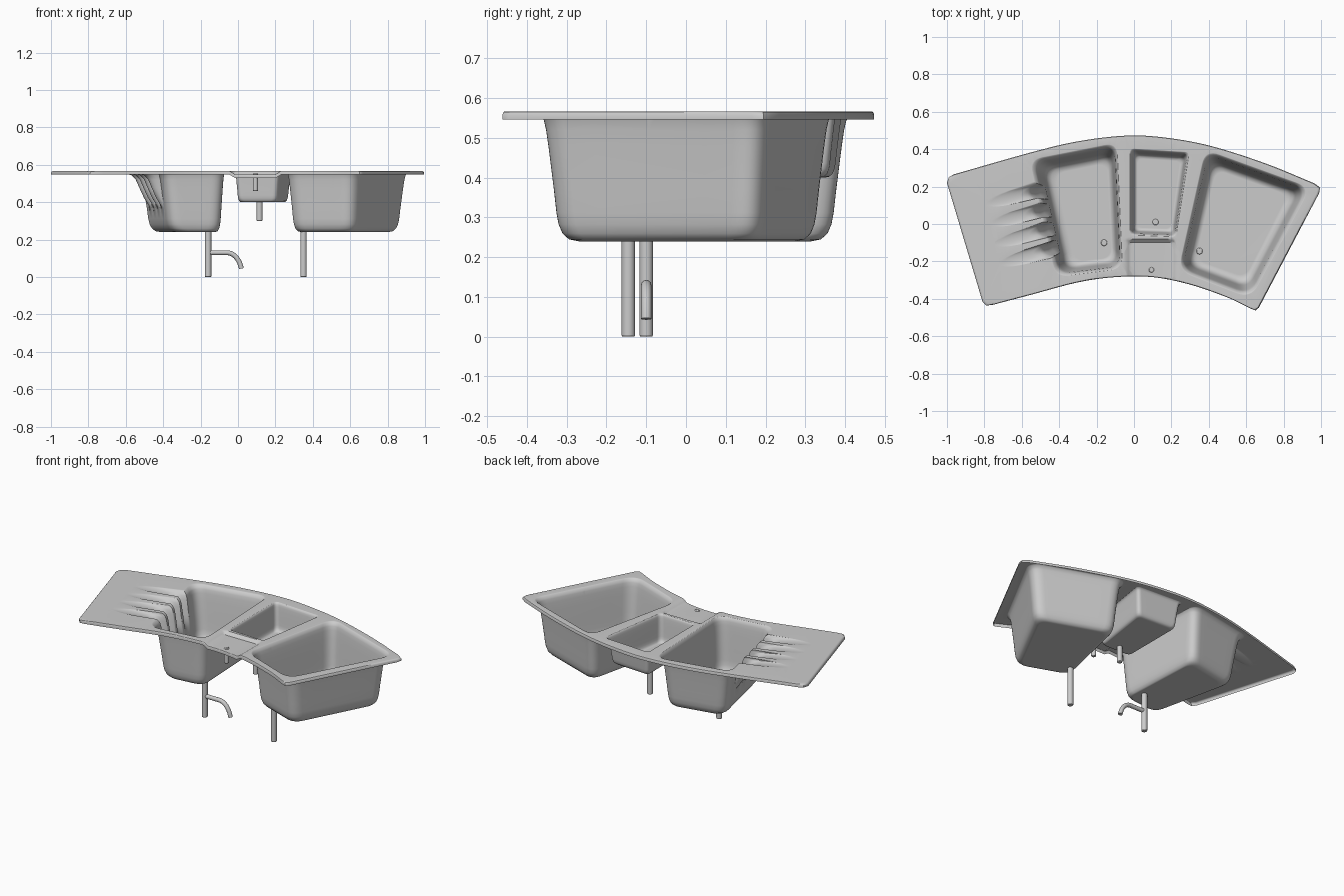
import bpy, bmesh, math
from mathutils import Vector

default = bpy.data.objects.get("Cube")
if default:
    bpy.data.objects.remove(default, do_unlink=True)

TOP = 0.567


def smooth_path(points, steps=6):
    """Catmull-Rom path through 2D points."""
    p = [Vector(q) for q in points]
    p = [p[0] * 2 - p[1]] + p + [p[-1] * 2 - p[-2]]
    out = []
    for a, b, c, d in zip(p, p[1:], p[2:], p[3:]):
        for k in range(steps):
            t = k / steps
            out.append(0.5 * (2 * b + (c - a) * t + (2 * a - 5 * b + 4 * c - d) * t ** 2
                              + (3 * b - a - 3 * c + d) * t ** 3))
    return out + [p[-2]]


def rounded_quad(corners, radius, counts, arc=8):
    """Rounded quad ring; also gives the first-edge parameter of each point."""
    pts = []
    for i, p in enumerate(corners):
        prev, nxt, after = corners[i - 1], corners[(i + 1) % 4], corners[(i + 2) % 4]
        a = p + (prev - p).normalized() * radius
        b = p + (nxt - p).normalized() * radius
        for k in range(arc + 1):
            t = k / arc
            pts.append((a * (1 - t) ** 2 + p * 2 * t * (1 - t) + b * t * t, None))
        end = nxt + (p - nxt).normalized() * radius
        for k in range(1, counts[i]):
            q = b.lerp(end, k / counts[i])
            v = (q - p).length / (nxt - p).length
            pts.append((q, v if i == 0 else None))
    return pts


def add_ring(bm, pts, z):
    return [bm.verts.new((p[0], p[1], z)) for p in pts]


def loop_edges(bm, ring):
    return [bm.edges.new((a, b)) for a, b in zip(ring, ring[1:] + ring[:1])]


def bridge(bm, r1, r2):
    n = len(r1)
    for i in range(n):
        j = (i + 1) % n
        bm.faces.new((r1[i], r1[j], r2[j], r2[i]))


def finger(v, power):
    """Four drainer grooves spread along the bowl edge."""
    if v is None:
        return 0
    best = max(1 - ((v - c) / 0.062) ** 2 for c in (0.26, 0.43, 0.6, 0.77))
    return max(best, 0) ** power


# Bowl wall profile: inset fraction, height fraction, groove reach, groove power
PROFILE = [(0, 0, 0.28, 0.3), (0.04, 0.005, 0.255, 0.35), (0.09, 0.018, 0.19, 0.4),
           (0.15, 0.04, 0.11, 0.5), (0.2, 0.07, 0.075, 0.6), (0.25, 0.14, 0.058, 0.7),
           (0.31, 0.28, 0.045, 0.8), (0.37, 0.44, 0.028, 0.9), (0.43, 0.6, 0, 1),
           (0.49, 0.78, 0, 1), (0.54, 0.87, 0, 1), (0.63, 0.94, 0, 1),
           (0.78, 0.985, 0, 1), (1, 1, 0, 1)]
GROOVE_DIR = Vector((-0.96, -0.27))


def bowl(bm, top, floor, depth, radii, grooved=False):
    """Loft a bowl down from the deck; returns its rim edges."""
    top, floor = [Vector(c) for c in top], [Vector(c) for c in floor]
    counts = (100 if grooved else 6, 6, 6, 6)
    rim, last = None, None
    for t, h, reach, power in PROFILE:
        quad = [a.lerp(b, t) for a, b in zip(top, floor)]
        pts = []
        for p, v in rounded_quad(quad, radii[0] + (radii[1] - radii[0]) * t, counts):
            pts.append(p + GROOVE_DIR * reach * finger(v, power) if grooved else p)
        ring = add_ring(bm, pts, TOP - depth * h)
        if last:
            bridge(bm, last, ring)
        else:
            rim = loop_edges(bm, ring)
        last = ring
    bm.faces.new(last)
    return rim


# Deck outline: curved back, straight ends, curved front
back = smooth_path([(0.965, 0.217), (0.7, 0.325), (0.4, 0.42), (0.15, 0.464), (-0.05, 0.472),
                    (-0.3, 0.442), (-0.55, 0.383), (-0.965, 0.265)])
front = smooth_path([(-0.755, -0.432), (-0.55, -0.378), (-0.3, -0.312), (-0.1, -0.284),
                     (0.1, -0.284), (0.3, -0.324), (0.5, -0.393), (0.63, -0.455)])
outline = back + [(-0.99, 0.25), (-1.0, 0.22), (-0.81, -0.415), (-0.79, -0.436)] + front
outline += [(0.65, -0.462), (0.668, -0.447), (0.99, 0.165), (0.995, 0.195)]

bm = bmesh.new()
last = None
edges = []
for scale, z in ((0.985, TOP), (0.994, 0.565), (1, 0.558), (1, 0.547)):
    ring = add_ring(bm, [Vector(p) * scale for p in outline], z)
    if last:
        bridge(bm, last, ring)
    else:
        edges = loop_edges(bm, ring)
    last = ring

# Bowls, corners ordered back-left, front-left, front-right, back-right
edges += bowl(bm, [(-0.56, 0.345), (-0.42, -0.285), (-0.06, -0.24), (-0.09, 0.437)],
              [(-0.42, 0.27), (-0.315, -0.2), (-0.12, -0.18), (-0.145, 0.325)],
              0.327, (0.07, 0.06), grooved=True)
edges += bowl(bm, [(-0.022, 0.405), (-0.022, -0.06), (0.225, -0.07), (0.297, 0.385)],
              [(0.02, 0.35), (0.02, -0.02), (0.195, -0.025), (0.245, 0.335)],
              0.167, (0.025, 0.03))
edges += bowl(bm, [(0.38, 0.4), (0.235, -0.25), (0.625, -0.4), (0.945, 0.195)],
              [(0.44, 0.29), (0.33, -0.19), (0.595, -0.285), (0.82, 0.155)],
              0.327, (0.08, 0.06))
bmesh.ops.triangle_fill(bm, edges=edges, use_beauty=True, use_dissolve=False)


# Lowered tap ledge at the front of the deck
def ramp(a, b, x):
    t = min(max((x - a) / (b - a), 0), 1)
    return t * t * (3 - 2 * t)


cuts = [((x, 0, 0), (1, 0, 0)) for x in (-0.045, -0.03, -0.015, 0.2, 0.215, 0.23)]
cuts += [((0, y, 0), (0, 1, 0)) for y in (-0.08, -0.09, -0.1)]
for co, no in cuts:
    near = [f for f in bm.faces if f.calc_center_median().z > 0.54]
    geom = set(near)
    for f in near:
        geom.update(f.edges)
        geom.update(f.verts)
    bmesh.ops.bisect_plane(bm, geom=list(geom), plane_co=co, plane_no=no)
for v in bm.verts:
    if v.co.z > 0.54:
        v.co.z -= 0.018 * (ramp(-0.045, -0.015, v.co.x) * ramp(0.23, 0.2, v.co.x)
                           * ramp(-0.08, -0.1, v.co.y))
bmesh.ops.recalc_face_normals(bm, faces=bm.faces)


def finish(obj, angle=40):
    bpy.ops.object.select_all(action='DESELECT')
    obj.select_set(True)
    bpy.context.view_layer.objects.active = obj
    bpy.ops.object.shade_smooth_by_angle(angle=math.radians(angle))


mesh = bpy.data.meshes.new("sink_body")
bm.to_mesh(mesh)
bm.free()
body = bpy.data.objects.new("sink_body", mesh)
bpy.context.collection.objects.link(body)
finish(body)
weighted = body.modifiers.new("Weighted Normal", 'WEIGHTED_NORMAL')
weighted.keep_sharp = True


# Drain and tap pipes
def pipe(name, x, y, low, high, radius=0.016):
    bpy.ops.mesh.primitive_cylinder_add(vertices=24, radius=radius, depth=high - low,
                                        location=(x, y, (low + high) / 2))
    obj = bpy.context.object
    obj.name = name
    bevel = obj.modifiers.new("Bevel", 'BEVEL')
    bevel.width, bevel.segments = 0.004, 2
    finish(obj)


pipe("left_drain_pipe", -0.16, -0.1, 0, 0.245, 0.017)
pipe("right_drain_pipe", 0.35, -0.145, 0, 0.245, 0.017)
pipe("middle_drain_pipe", 0.115, 0.01, 0.3, 0.405)
pipe("tap_pipe", 0.093, -0.245, 0.46, 0.554, 0.014)

# Curved branch off the left drain
curve = bpy.data.curves.new("branch_pipe", 'CURVE')
curve.dimensions = '3D'
curve.bevel_depth = 0.013
curve.bevel_resolution = 4
curve.use_fill_caps = True
spline = curve.splines.new('BEZIER')
spline.bezier_points.add(2)
for point, (x, z, dx, dz) in zip(spline.bezier_points, [(-0.16, 0.13, 0.03, 0),
                                                       (-0.06, 0.13, 0.045, 0),
                                                       (0.018, 0.045, 0.008, -0.04)]):
    point.co = (x, -0.1, z)
    point.handle_left = (x - dx, -0.1, z - dz)
    point.handle_right = (x + dx, -0.1, z + dz)
branch = bpy.data.objects.new("branch_pipe", curve)
bpy.context.collection.objects.link(branch)
